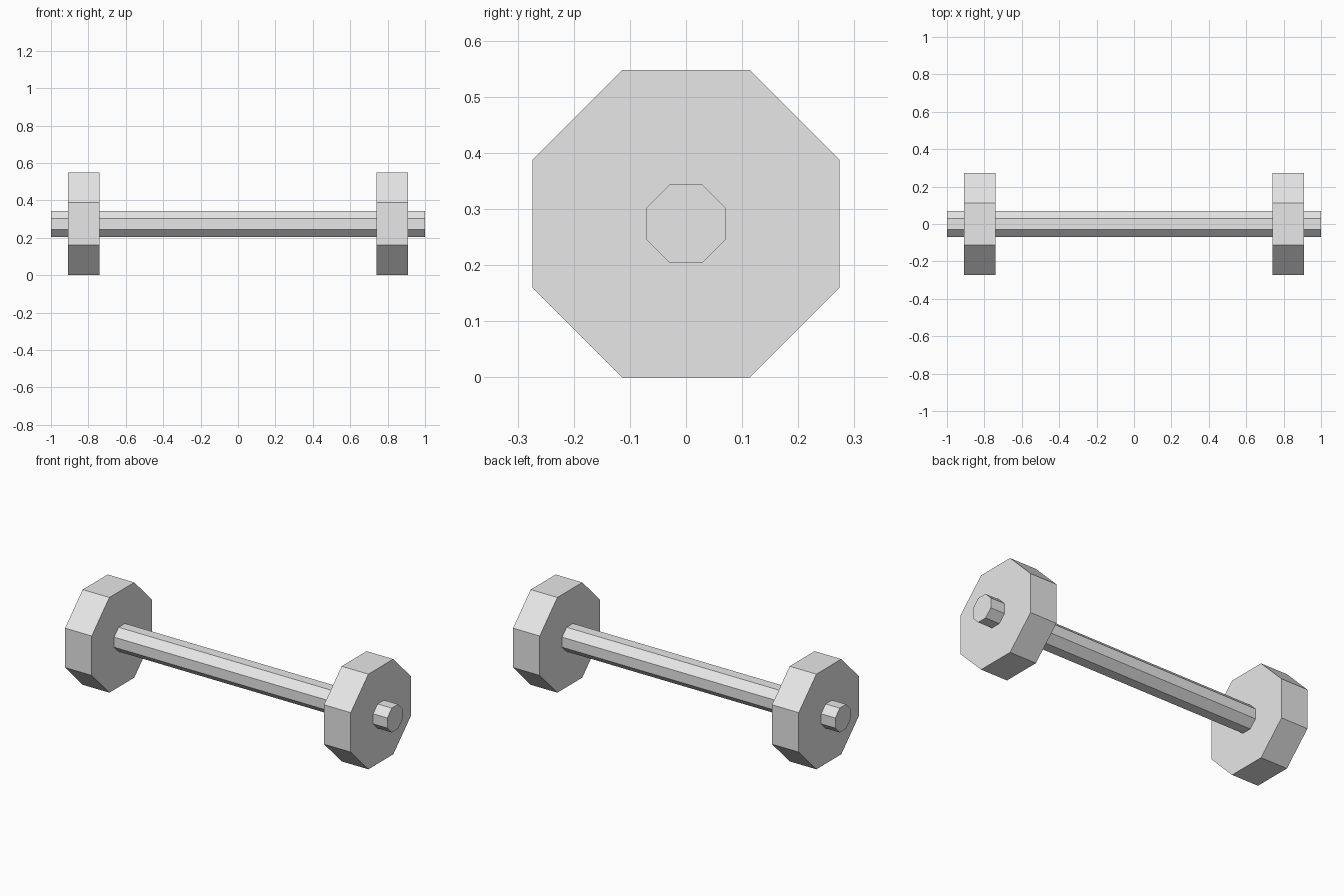
import bpy
import math

cube = bpy.data.objects.get("Cube")
if cube:
    bpy.data.objects.remove(cube, do_unlink=True)

SIDES = 8
PLATE_APOTHEM = 0.274   # centre to flat side
BAR_APOTHEM = 0.07

# Single grey metal
metal = bpy.data.materials.new("light_grey_metal")
metal.use_nodes = True
grey = (0.8, 0.8, 0.8, 1.0)
metal.diffuse_color = grey
metal.node_tree.nodes["Principled BSDF"].inputs["Base Color"].default_value = grey


def octagonal_prism(name, apothem, length, x):
    """Flat-sided prism along x, with a flat facing straight down."""
    bpy.ops.mesh.primitive_cylinder_add(
        vertices=SIDES, radius=apothem / math.cos(math.pi / SIDES), depth=length)
    obj = bpy.context.object
    obj.name = name
    obj.rotation_euler = (0, math.pi / 2, 0)
    # Turn half a side about the prism's own axis so flats face up and forward
    for v in obj.data.vertices:
        a = math.pi / SIDES
        px, py = v.co.x, v.co.y
        v.co.x = px * math.cos(a) - py * math.sin(a)
        v.co.y = px * math.sin(a) + py * math.cos(a)
    obj.location = (x, 0, PLATE_APOTHEM)
    obj.data.materials.append(metal)
    return obj


# Bar running the full length
octagonal_prism("bar", BAR_APOTHEM, 2.0, 0)

# Weight plate near each end
for side, sign in (("left", 1), ("right", -1)):
    octagonal_prism(side + "_weight", PLATE_APOTHEM, 0.17, sign * 0.825)
